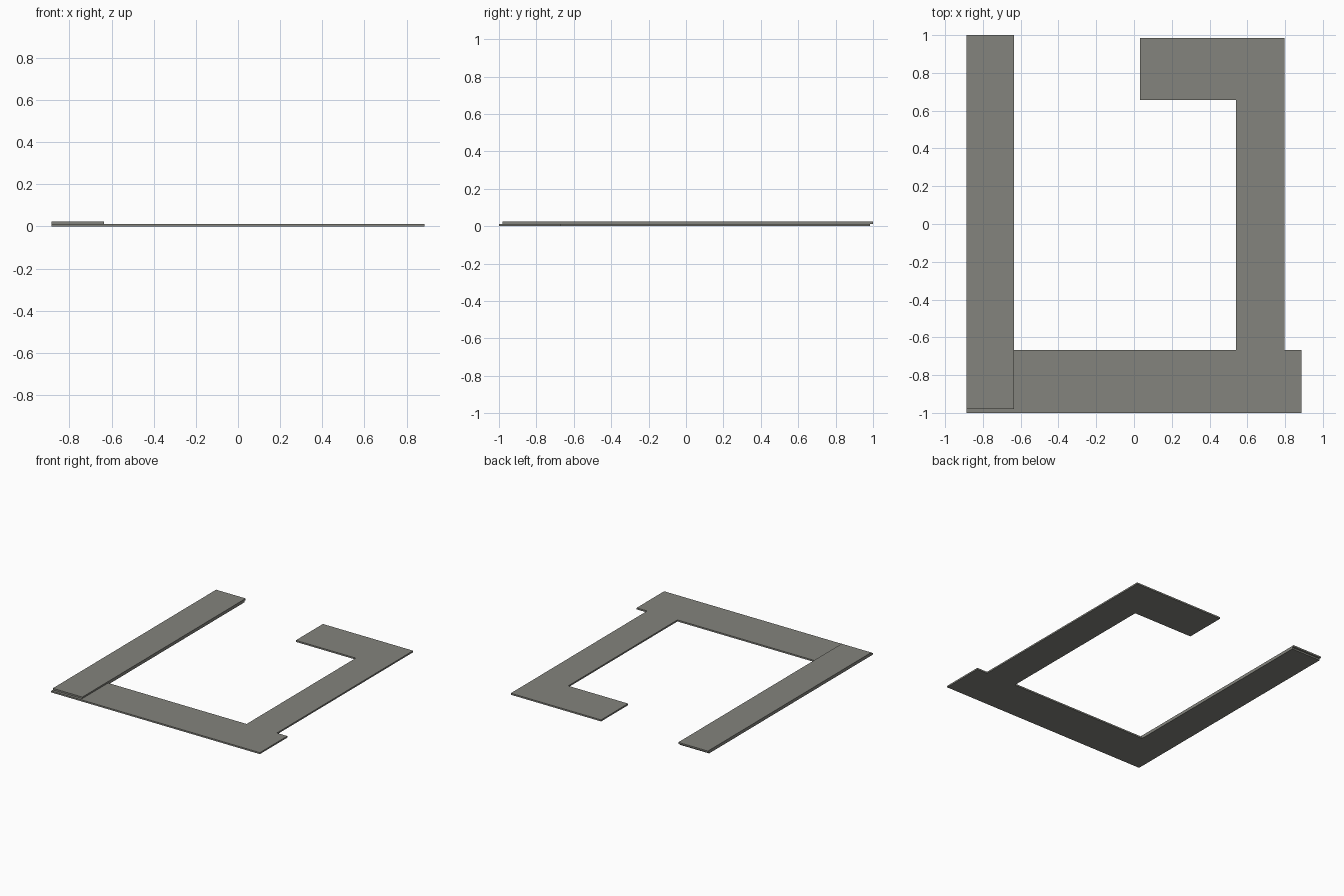
import bpy
import bmesh
from mathutils import Vector

if "Cube" in bpy.data.objects:
    bpy.data.objects.remove(bpy.data.objects["Cube"])

# One flat stone grey for every slab
grey = bpy.data.materials.new("stone grey")
grey.diffuse_color = (0.23, 0.23, 0.205, 1)
grey.use_nodes = True
grey.node_tree.nodes["Principled BSDF"].inputs["Base Color"].default_value = grey.diffuse_color

T = 0.012  # slab thickness


def slab(name, x0, x1, y0, y1, z0=0.0):
    """Flat rectangular slab from its plan extents."""
    bm = bmesh.new()
    bmesh.ops.create_cube(bm, size=1)
    bmesh.ops.scale(bm, vec=Vector((x1 - x0, y1 - y0, T)), verts=bm.verts)
    bmesh.ops.translate(bm, vec=Vector(((x0 + x1) / 2, (y0 + y1) / 2, z0 + T / 2)), verts=bm.verts)
    mesh = bpy.data.meshes.new(name)
    bm.to_mesh(mesh)
    bm.free()
    mesh.materials.append(grey)
    obj = bpy.data.objects.new(name, mesh)
    bpy.context.collection.objects.link(obj)
    return obj


# Front walkway and its corner slab
slab("front_walkway", -0.886, 0.63, -1.0, -0.667)
slab("front_corner", 0.63, 0.886, -1.0, -0.667)

# Right walkway, its extension and the back return
slab("right_walkway", 0.54, 0.797, -0.667, 0.327)
slab("right_extension", 0.54, 0.797, 0.327, 0.985)
slab("back_return", 0.031, 0.54, 0.657, 0.985)

# Left walkway: lower slab with an offset slab stacked on it
slab("left_walkway_lower", -0.886, -0.635, -0.667, 0.985)
slab("left_walkway_upper", -0.886, -0.635, -0.98, 1.0, T)
